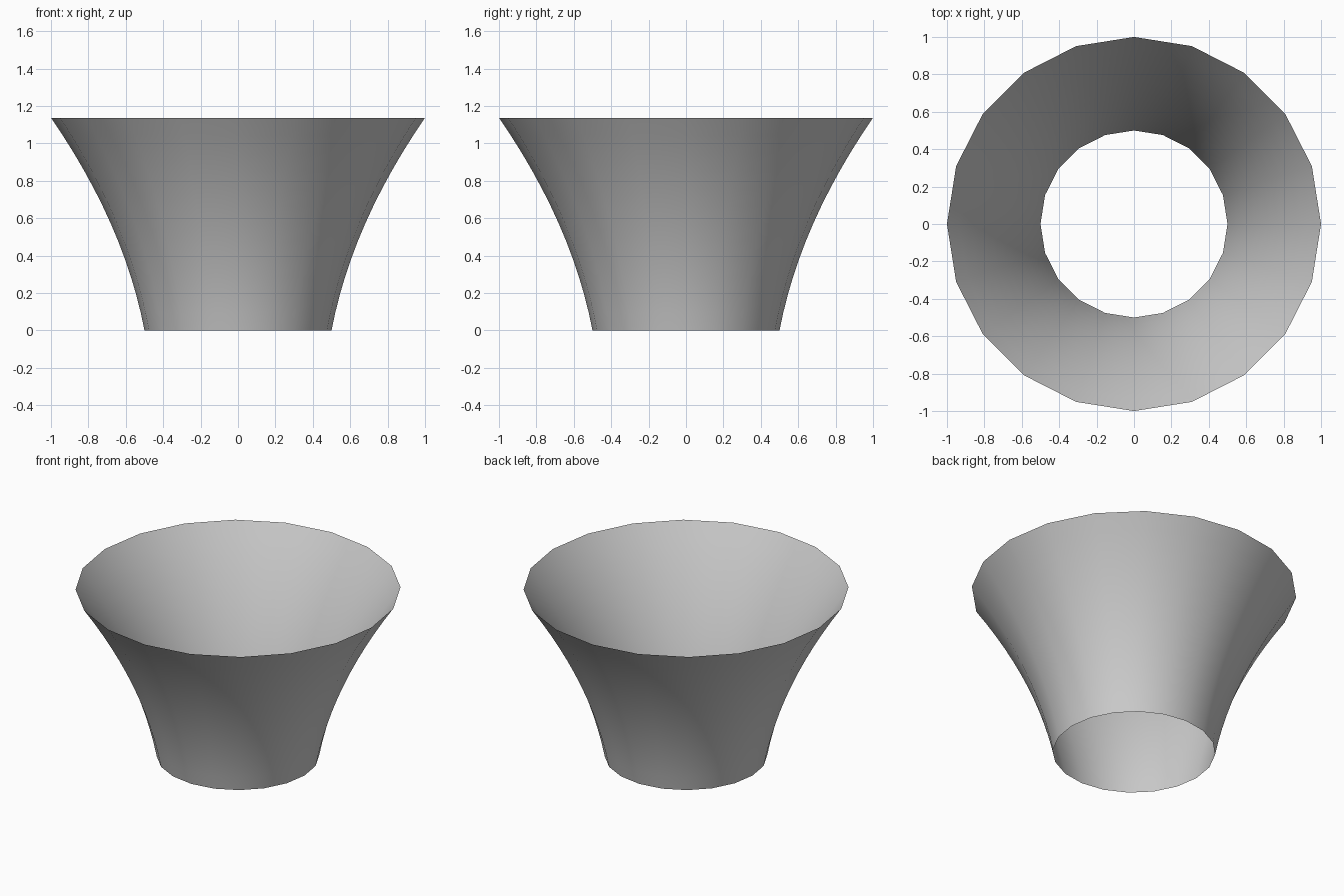
import bpy, bmesh, math

if "Cube" in bpy.data.objects:
    bpy.data.objects.remove(bpy.data.objects["Cube"])

SIDES, RINGS, HEIGHT = 20, 12, 1.137


def radius(z):
    # gently flaring profile, 0.5 at the base to 1.0 at the rim
    return 0.5 + 0.19 * z + (0.5 - 0.19 * HEIGHT) * (z / HEIGHT) ** 2


# Open flared shell, a single thin surface
bm = bmesh.new()
rings = []
for i in range(RINGS + 1):
    z = HEIGHT * i / RINGS
    r = radius(z)
    rings.append([bm.verts.new((r * math.cos(2 * math.pi * k / SIDES),
                                r * math.sin(2 * math.pi * k / SIDES), z))
                  for k in range(SIDES)])
for low, high in zip(rings, rings[1:]):
    for k in range(SIDES):
        n = (k + 1) % SIDES
        face = bm.faces.new((low[k], low[n], high[n], high[k]))
        face.smooth = True

mesh = bpy.data.meshes.new("flared_shell")
bm.to_mesh(mesh)
bm.free()
shell = bpy.data.objects.new("flared_shell", mesh)
bpy.context.collection.objects.link(shell)
